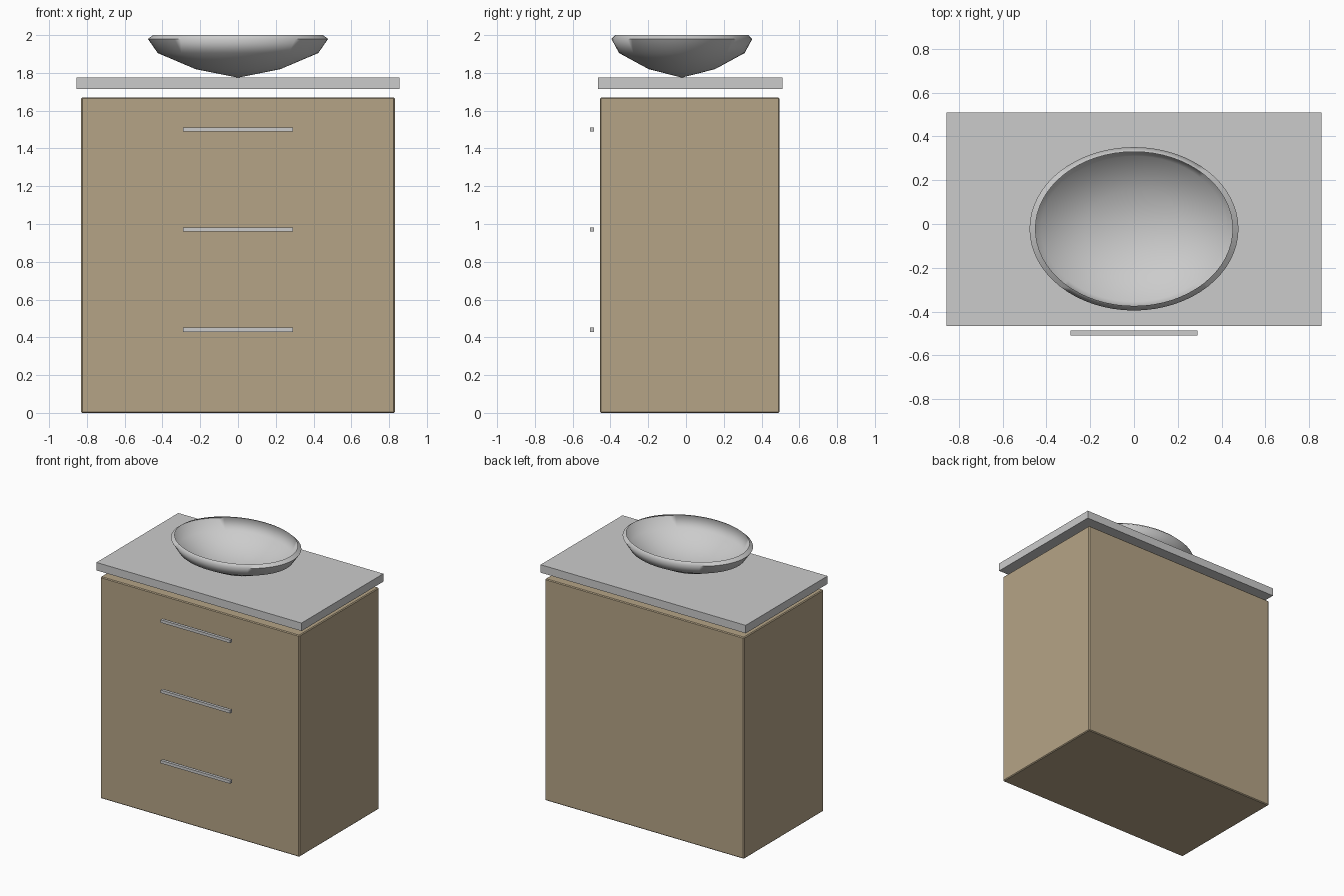
import bpy, bmesh, math

if "Cube" in bpy.data.objects:
    bpy.data.objects.remove(bpy.data.objects["Cube"])

wood = bpy.data.materials.new("light_wood")
wood.diffuse_color = (0.46, 0.37, 0.24, 1)
wood.use_nodes = True
wood.node_tree.nodes["Principled BSDF"].inputs["Base Color"].default_value = wood.diffuse_color


def box(name, lo, hi, bevel=0.0, mat=None):
    bm = bmesh.new()
    bmesh.ops.create_cube(bm, size=1)
    for v in bm.verts:
        v.co = [(a + b) / 2 + c * (b - a) for a, b, c in zip(lo, hi, v.co)]
    if bevel:
        bmesh.ops.bevel(bm, geom=bm.edges[:], offset=bevel, segments=1, affect='EDGES')
    me = bpy.data.meshes.new(name)
    bm.to_mesh(me)
    bm.free()
    ob = bpy.data.objects.new(name, me)
    bpy.context.collection.objects.link(ob)
    if mat:
        me.materials.append(mat)
    return ob


# Cabinet body and the countertop raised above it
box("cabinet", (-0.83, -0.455, 0), (0.83, 0.495, 1.67), 0.006, wood)
box("countertop", (-0.855, -0.465, 1.715), (0.855, 0.51, 1.775))

# Three drawer handles
for i, z in enumerate((0.44, 0.97, 1.50)):
    box(f"drawer_handle_{i + 1}", (-0.29, -0.508, z - 0.011), (0.29, -0.486, z + 0.011))

# Oval vessel basin: thin lathed shell, squashed in y
profile = [(0, 1.775), (0.225, 1.82), (0.425, 1.905), (0.477, 1.98), (0.45, 2.0)]
bm = bmesh.new()
pts = [bm.verts.new((r, 0, z)) for r, z in profile]
edges = [bm.edges.new(p) for p in zip(pts, pts[1:])]
bmesh.ops.spin(bm, geom=pts + edges, cent=(0, 0, 0), axis=(0, 0, 1),
               angle=2 * math.pi, steps=64)
bmesh.ops.remove_doubles(bm, verts=bm.verts, dist=1e-4)
bmesh.ops.recalc_face_normals(bm, faces=bm.faces)
for v in bm.verts:
    v.co.y = v.co.y * 0.782 - 0.022
me = bpy.data.meshes.new("basin")
bm.to_mesh(me)
bm.free()
basin = bpy.data.objects.new("basin", me)
bpy.context.collection.objects.link(basin)
bpy.context.view_layer.objects.active = basin
basin.select_set(True)
bpy.ops.object.shade_smooth_by_angle(angle=math.radians(80))
